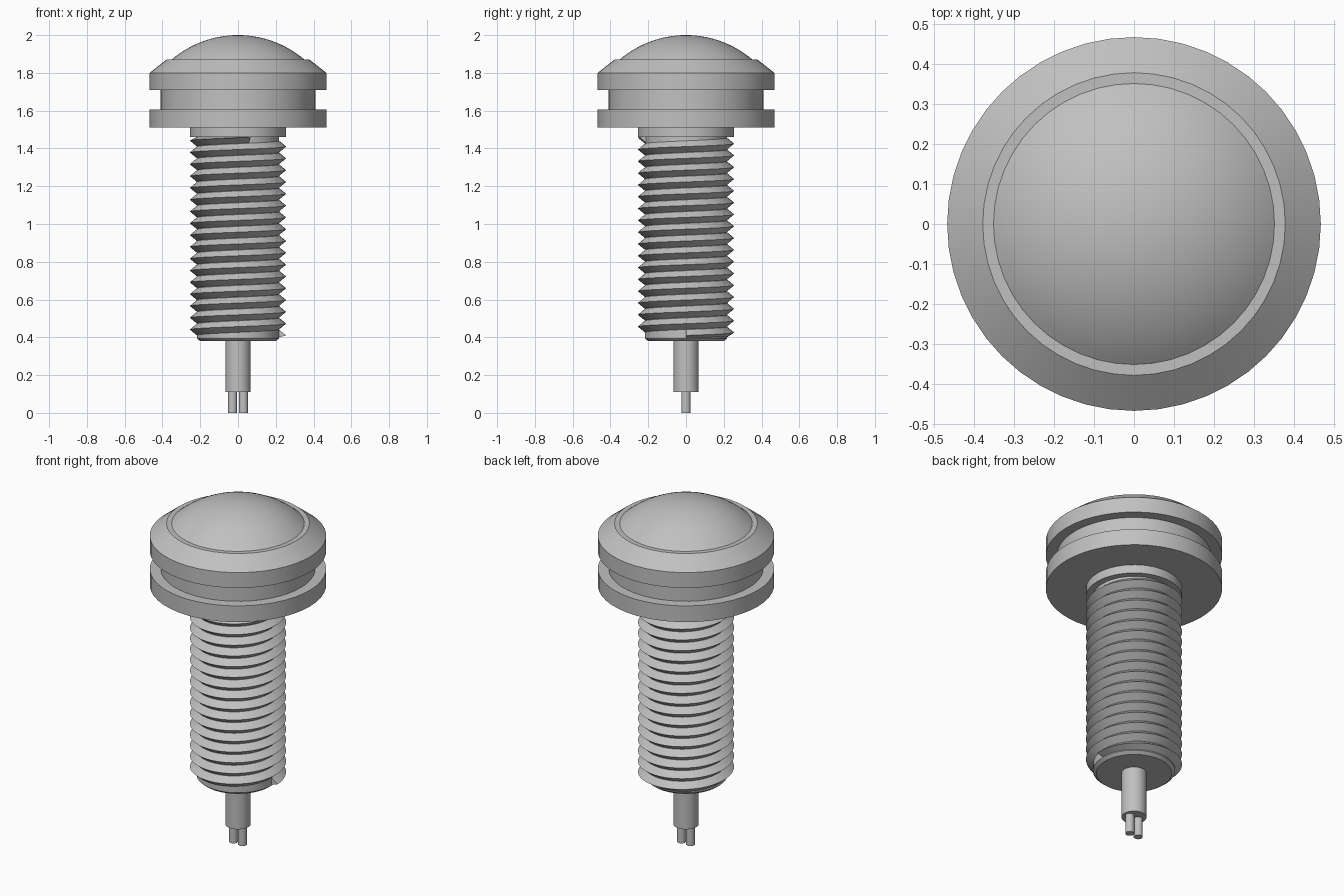
import bpy, bmesh, math
from mathutils import Vector, Matrix

cube = bpy.data.objects.get("Cube")
if cube:
    bpy.data.objects.remove(cube, do_unlink=True)

grey = bpy.data.materials.new("plain grey")
grey.use_nodes = True
colour = (0.53, 0.53, 0.53, 1)
grey.diffuse_color = colour
for node in grey.node_tree.nodes:
    if node.type == 'BSDF_PRINCIPLED':
        node.inputs["Base Color"].default_value = colour


def finish(bm, name):
    """Turn a bmesh into a grey object, smooth with sharp edges kept."""
    bmesh.ops.recalc_face_normals(bm, faces=bm.faces)
    mesh = bpy.data.meshes.new(name)
    bm.to_mesh(mesh)
    bm.free()
    mesh.materials.append(grey)
    obj = bpy.data.objects.new(name, mesh)
    bpy.context.collection.objects.link(obj)
    bpy.ops.object.select_all(action='DESELECT')
    obj.select_set(True)
    bpy.context.view_layer.objects.active = obj
    bpy.ops.object.shade_smooth_by_angle(angle=math.radians(22))
    return obj


def lathe(name, profile, segments=48, x=0):
    """Revolve (radius, height) points around a vertical axis."""
    bm = bmesh.new()
    verts = [bm.verts.new((r, 0, z)) for r, z in profile]
    edges = [bm.edges.new(pair) for pair in zip(verts, verts[1:])]
    bmesh.ops.spin(bm, geom=verts + edges, axis=(0, 0, 1), cent=(0, 0, 0),
                   angle=math.tau, steps=segments, use_merge=True)
    bmesh.ops.remove_doubles(bm, verts=bm.verts, dist=1e-5)
    bmesh.ops.translate(bm, verts=bm.verts, vec=(x, 0, 0))
    return finish(bm, name)


# Grooved head with a bevelled upper rim
RIM, NECK = 0.468, 0.41
lathe("head", [(0, 1.51), (RIM, 1.51), (RIM, 1.605), (NECK, 1.605),
               (NECK, 1.71), (RIM, 1.71), (RIM, 1.8), (0.379, 1.87), (0, 1.87)])

# Domed lens, a shallow spherical cap
LENS, BASE, TOP = 0.352, 1.87, 2.0
rise = TOP - BASE
radius = (LENS ** 2 + rise ** 2) / (2 * rise)
spread = math.asin(LENS / radius)
steps = 14
arc = [(radius * math.sin(spread * i / steps),
        TOP - radius + radius * math.cos(spread * i / steps))
       for i in range(steps, -1, -1)]
lathe("lens", [(0, BASE - 0.01), (LENS, BASE - 0.01)] + arc)

# Shank core with a chamfered end and a plain collar under the head
ROOT, CREST = 0.218, 0.255
lathe("shank", [(0, 0.38), (0.2, 0.38), (ROOT, 0.395), (ROOT, 1.46),
                (CREST, 1.46), (CREST, 1.511), (0, 1.511)])

# Right-handed V thread, clipped to the shank ends
PITCH, LOW, HIGH, PER_TURN = 0.0625, 0.4, 1.46, 48
start = 0.41
count = int((HIGH - start) / PITCH * PER_TURN)
bm = bmesh.new()
previous = None
for i in range(count + 1):
    turn = Matrix.Rotation(math.tau * i / PER_TURN, 3, 'Z')
    z = start + PITCH * i / PER_TURN
    section = [(ROOT - 0.001, z - PITCH / 2), (CREST, z), (ROOT - 0.001, z + PITCH / 2)]
    ring = [bm.verts.new(turn @ Vector((r, 0, min(max(h, LOW), HIGH))))
            for r, h in section]
    if previous:
        for a in range(3):
            b = (a + 1) % 3
            bm.faces.new((previous[a], ring[a], ring[b], previous[b]))
    else:
        bm.faces.new(ring)
    previous = ring
bm.faces.new(reversed(previous))
finish(bm, "thread")

# Cable sheath and the two wires leaving it
lathe("cable", [(0, 0.11), (0.067, 0.11), (0.067, 0.39), (0, 0.39)], 32)
for side, label in ((1, "left"), (-1, "right")):
    lathe(label + "_wire", [(0, 0), (0.024, 0), (0.024, 0.12), (0, 0.12)],
          20, side * 0.029)
